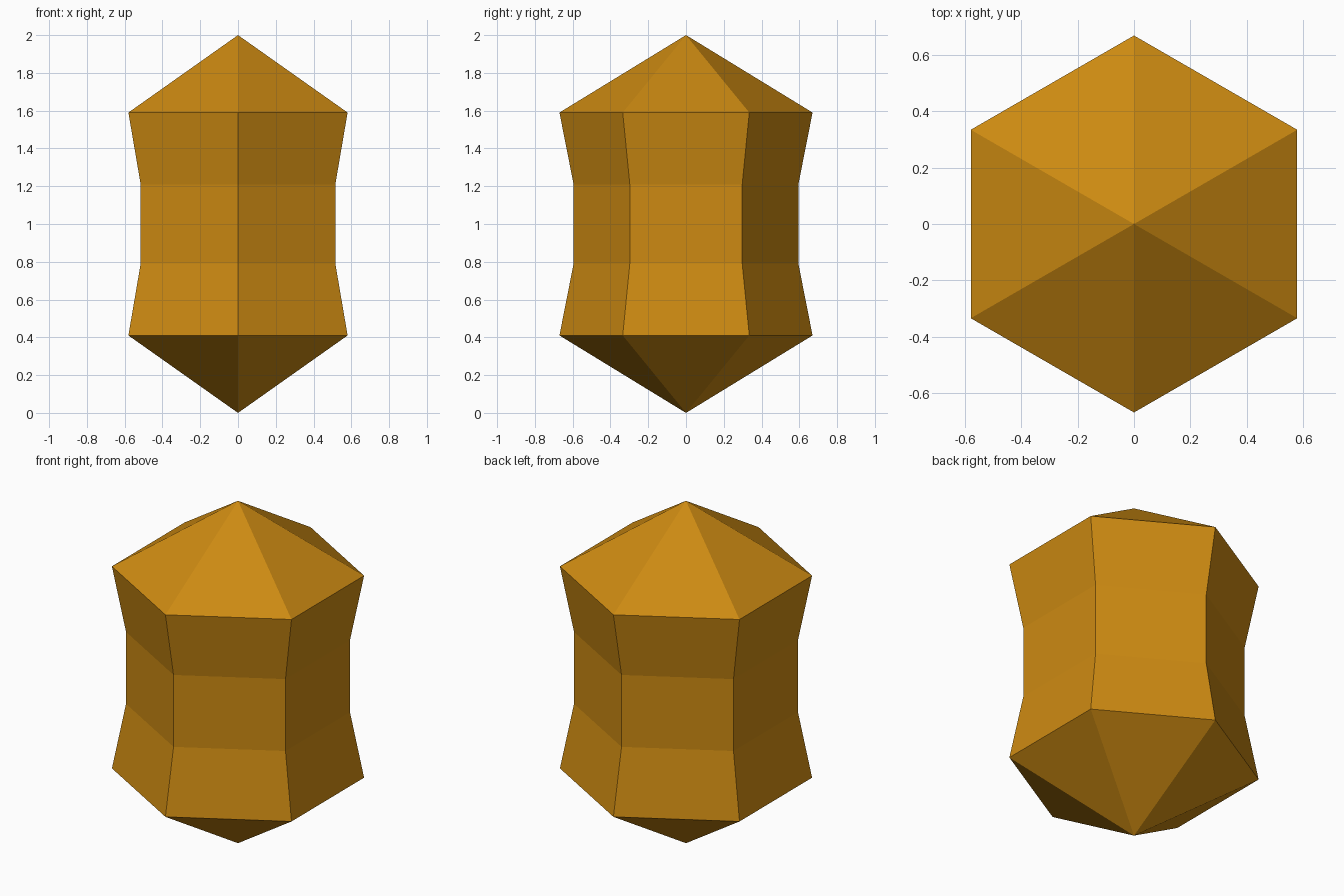
import bpy, bmesh, math

if "Cube" in bpy.data.objects:
    bpy.data.objects.remove(bpy.data.objects["Cube"])

# One amber colour for the whole crystal
amber = bpy.data.materials.new("amber")
amber.diffuse_color = (0.61, 0.255, 0.006, 1)
amber.use_nodes = True
amber.node_tree.nodes["Principled BSDF"].inputs["Base Color"].default_value = amber.diffuse_color

SIDES = 6
# (radius, height) of each ring, between the two points
RINGS = [(0.67, 0.41), (0.595, 0.79), (0.595, 1.21), (0.67, 1.59)]

bm = bmesh.new()


def ring(radius, z):
    angles = [math.pi / 2 + i * math.tau / SIDES for i in range(SIDES)]
    return [bm.verts.new((radius * math.cos(a), radius * math.sin(a), z)) for a in angles]


loops = [ring(r, z) for r, z in RINGS]
bottom = bm.verts.new((0, 0, 0))
top = bm.verts.new((0, 0, 2))

for i in range(SIDES):
    j = (i + 1) % SIDES
    # waisted side walls
    for lo, hi in zip(loops, loops[1:]):
        bm.faces.new((lo[i], lo[j], hi[j], hi[i]))
    # pointed ends
    bm.faces.new((loops[0][j], loops[0][i], bottom))
    bm.faces.new((loops[-1][i], loops[-1][j], top))

bmesh.ops.recalc_face_normals(bm, faces=bm.faces)
mesh = bpy.data.meshes.new("crystal")
bm.to_mesh(mesh)
bm.free()
mesh.materials.append(amber)
bpy.context.collection.objects.link(bpy.data.objects.new("crystal", mesh))
